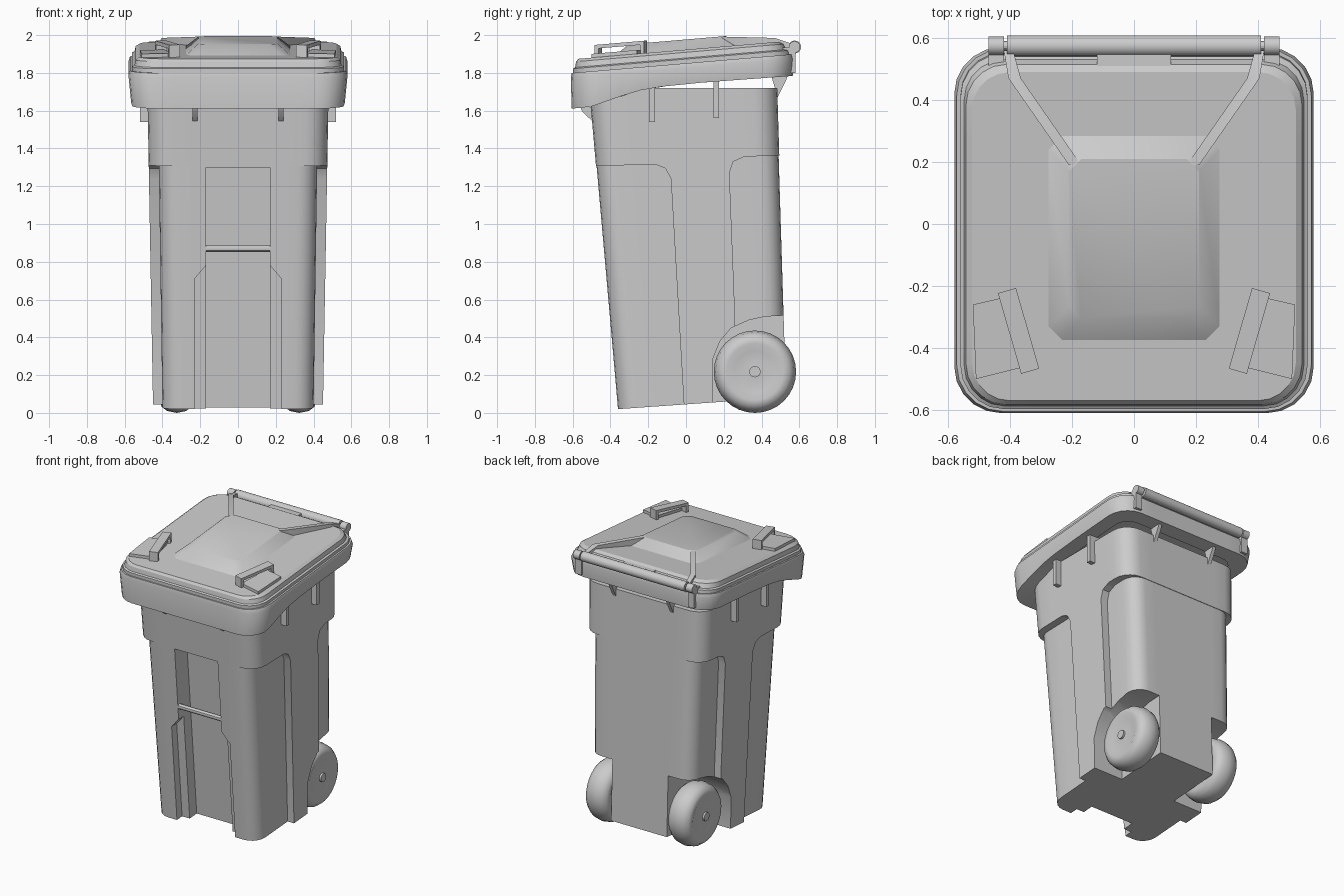
import bpy, bmesh, math
from mathutils import Vector

if "Cube" in bpy.data.objects:
    bpy.data.objects.remove(bpy.data.objects["Cube"])

def mesh(name, verts, faces, mirror=False, angle=30):
    bm = bmesh.new()
    vs = [bm.verts.new(v) for v in verts]
    for f in faces:
        bm.faces.new([vs[i] for i in f])
    bmesh.ops.recalc_face_normals(bm, faces=bm.faces)
    me = bpy.data.meshes.new(name)
    bm.to_mesh(me)
    bm.free()
    ob = bpy.data.objects.new(name, me)
    bpy.context.collection.objects.link(ob)
    if mirror:
        ob.modifiers.new("mirror", "MIRROR").use_mirror_merge = False
    smooth(ob, angle)
    return ob

def smooth(ob, angle=30):
    bpy.ops.object.select_all(action='DESELECT')
    bpy.context.view_layer.objects.active = ob
    ob.select_set(True)
    bpy.ops.object.shade_smooth_by_angle(angle=math.radians(angle))

def loft(name, rings, caps=True, **kw):
    n = len(rings[0])
    faces = [(k*n+i, k*n+(i+1) % n, (k+1)*n+(i+1) % n, (k+1)*n+i)
             for k in range(len(rings)-1) for i in range(n)]
    if caps:
        faces += [tuple(range(n)), tuple(range((len(rings)-1)*n, len(rings)*n))]
    return mesh(name, [v for r in rings for v in r], faces, **kw)

def rrect(hx, y0, y1, r, z, seg=5, sub=8):
    """Rounded rectangle ring; z is a function of y."""
    corners = [(hx-r, y1-r, 0), (-hx+r, y1-r, 90), (-hx+r, y0+r, 180), (hx-r, y0+r, 270)]
    arcs = [[(cx+r*math.cos(math.radians(a+90*i/seg)), cy+r*math.sin(math.radians(a+90*i/seg)))
             for i in range(seg+1)] for cx, cy, a in corners]
    pts = []
    for k, arc in enumerate(arcs):
        p, q = Vector(arc[-1]), Vector(arcs[(k+1) % 4][0])
        pts += arc + [tuple(p.lerp(q, j/sub)) for j in range(1, sub)]
    return [(x, y, z(y)) for x, y in pts]

def prism(name, pts, a, b, f, **kw):
    """Polygon (u, v) extruded over w = a..b, placed by f(u, v, w)."""
    return loft(name, [[f(u, v, w) for u, v in pts] for w in (a, b)], **kw)

def box(name, x, y, z, **kw):
    return prism(name, [(x[0], y[0]), (x[1], y[0]), (x[1], y[1]), (x[0], y[1])], z[0], z[1],
                 lambda u, v, w: (u, v, w), **kw)

def lathe(name, profile, cx, cy, cz, seg=32, **kw):
    """Profile (x, radius) turned round an x-parallel axis."""
    rings = [[(cx+x, cy+r*math.cos(2*math.pi*i/seg), cz+r*math.sin(2*math.pi*i/seg))
              for i in range(seg)] for x, r in profile]
    return loft(name, rings, **kw)

def boolean(ob, cutter, op):
    m = ob.modifiers.new("cut", "BOOLEAN")
    m.operation, m.object, m.solver = op, cutter, 'EXACT'
    bpy.context.view_layer.objects.active = ob
    bpy.ops.object.modifier_apply(modifier=m.name)
    smooth(ob)

yz = lambda u, v, w: (w, u, v)
flat = lambda h: (lambda y: h)
tilt = lambda h: (lambda y: h + 0.085*(y+0.6))
floor = lambda y: 0.02 + 0.07*(y+0.36)
front = lambda z: -0.36 - 0.089*z

# Body core, and the wider shell kept only as top band plus side strip
core = loft("body_core", [rrect(.40, -.36, .53, .10, floor), rrect(.425, -.508, .48, .10, flat(1.7))])
shell = loft("body_shell", [rrect(.45, -.363, .533, .12, floor), rrect(.48, -.513, .483, .12, flat(1.72))])
keep = prism("shell_keep", [(-.8, 1.30), (-.16, 1.315), (-.11, 1.295), (-.08, 1.24), (-.003, -.1),
                            (.27, -.1), (.26, .5), (.23, 1.27), (.25, 1.33), (.31, 1.357), (.8, 1.37),
                            (.8, 1.9), (-.8, 1.9)], -.8, .8, yz)
boolean(shell, keep, 'INTERSECT')

# Wheel arches
arch = prism("arch_cutter", [(.14, -.1), (.14, .28), (.18, .38), (.24, .45), (.33, .49), (.42, .51),
                             (.8, .53), (.8, -.1)], .22, .8, yz, mirror=True)
boolean(core, arch, 'DIFFERENCE')
boolean(shell, arch, 'DIFFERENCE')

# Front recess: deep channel and shallower wide foot
sheared = lambda u, v, w: (u, front(v)+w, v)
deep = prism("channel_cutter", [(-.17, -.1), (.17, -.1), (.17, 1.30), (-.17, 1.30)], -.2, .14, sheared)
foot = prism("foot_cutter", [(-.23, -.1), (.23, -.1), (.23, .71), (.17, .78), (-.17, .78), (-.23, .71)],
             -.2, .06, sheared)
boolean(core, deep, 'DIFFERENCE')
boolean(core, foot, 'DIFFERENCE')
for c in (keep, arch, deep, foot):
    bpy.data.objects.remove(c)

# Grab bar across the front channel
lathe("front_bar", [(-.172, .018), (.172, .018)], 0, front(.87)+.02, .87, seg=12)

# Rim skirt with wavy lower edge
wave = [(-.61, 1.61), (-.5, 1.622), (-.35, 1.675), (-.2, 1.72), (.1, 1.75), (.58, 1.785)]
def skirt(y):
    for (a, za), (b, zb) in zip(wave, wave[1:]):
        if y <= b:
            return za + (zb-za)*max(0, (y-a)/(b-a))
    return wave[-1][1]
loft("rim", [rrect(.46, -.49, .46, .10, skirt), rrect(.565, -.605, .565, .15, skirt),
             rrect(.58, -.61, .57, .15, tilt(1.775)), rrect(.572, -.605, .565, .15, tilt(1.80)),
             rrect(.46, -.49, .46, .10, tilt(1.80))], caps=False)

# Lid with stepped edge
loft("lid", [rrect(.56, -.597, .555, .14, tilt(1.795)), rrect(.56, -.597, .55, .14, tilt(1.822)),
             rrect(.548, -.587, .53, .13, tilt(1.828)), rrect(.542, -.582, .515, .13, tilt(1.858)),
             rrect(.522, -.57, .49, .12, tilt(1.872))], angle=25)
loft("lid_crown", [rrect(.28, -.38, .29, .045, tilt(1.868), 1, 1),
                   rrect(.21, -.305, .21, .04, tilt(1.926), 1, 1)])

# Lid arms running from the crown to the hinge
loft("lid_arm", [[(x-w, y, 1.92), (x+w, y, 1.92), (x+w, y, z), (x-w, y, z)]
                 for x, y, z, w in ((.19, .19, 1.992, .02), (.385, .47, 1.985, .02), (.405, .56, 1.955, .015))],
     mirror=True)

# Lid handles: pad, two legs and a grip
sloped = lambda u, v, w: (u, v, tilt(w)(v))
prism("handle_pad", [(.39, -.23), (.52, -.26), (.51, -.50), (.35, -.46)], 1.85, 1.892, sloped, mirror=True)
A, B = Vector((.41, -.215)), Vector((.335, -.475))
side = Vector((.97, -.28))*.03
def span(name, s, t, lo, hi):
    p, q = A.lerp(B, s), A.lerp(B, t)
    prism(name, [tuple(p-side), tuple(p+side), tuple(q+side), tuple(q-side)], lo, hi, sloped, mirror=True)
span("handle_grip", 0, 1, 1.918, 1.938)
span("handle_back_leg", 0, .08, 1.86, 1.92)
span("handle_front_leg", .92, 1, 1.86, 1.92)

# Hinge rod, sleeves and lugs
lathe("hinge_rod", [(-.41, .034), (.41, .034)], 0, .575, 1.937, seg=20)
lathe("hinge_end", [(.42, .03), (.47, .03)], 0, .575, 1.937, seg=20, mirror=True)
lathe("hinge_pin", [(-.43, .015), (.43, .015)], 0, .575, 1.937, seg=12)
box("hinge_tab", (-.12, .12), (.48, .575), (1.925, 1.955))
box("hinge_lug", (.42, .47), (.50, .58), (1.80, 1.935), mirror=True)

# Gusset ribs under the rim
for y, lo, hi in ((-.18, 1.54, 1.73), (.16, 1.56, 1.76)):
    box("side_rib", (.44, .52), (y-.015, y+.015), (lo, hi), mirror=True)
prism("front_rib", [(-.56, 1.62), (-.55, 1.595), (-.48, 1.53), (-.45, 1.62)], .215, .24, yz, mirror=True)
prism("back_rib", [(.54, 1.79), (.53, 1.76), (.485, 1.67), (.45, 1.79)], .215, .24, yz, mirror=True)

# Wheels with hub caps
half = [(.082, .03), (.072, .11), (.088, .15), (.08, .185), (.05, .208), (0, .218)]
lathe("wheel", [(-x, r) for x, r in half] + half[-2::-1], .325, .365, .218, mirror=True, angle=40)
lathe("wheel_hub", [(-.12, .03), (.095, .03)], .325, .365, .218, seg=16, mirror=True)
